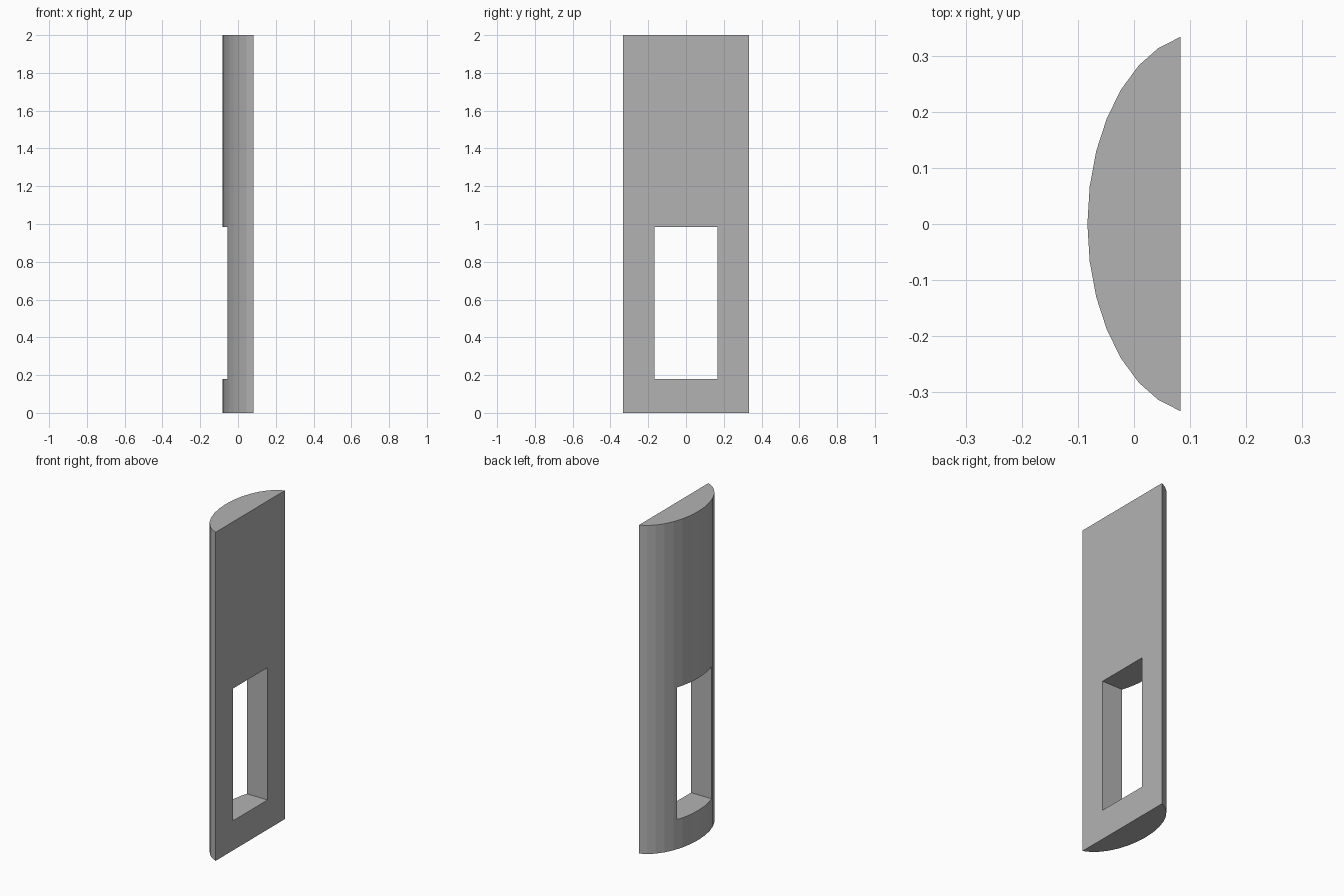
import bpy, bmesh, math

if "Cube" in bpy.data.objects:
    bpy.data.objects.remove(bpy.data.objects["Cube"])

HALF_W, DEPTH_A, DEPTH_B, HEIGHT = 0.083, 0.206, 0.34, 2.0

grey = bpy.data.materials.new("plain grey")
grey.diffuse_color = (0.45, 0.45, 0.45, 1)
grey.use_nodes = True
grey.node_tree.nodes["Principled BSDF"].inputs["Base Color"].default_value = grey.diffuse_color


def prism(name, outline, z0, z1):
    """Extrude a flat outline from z0 up to z1."""
    bm = bmesh.new()
    face = bm.faces.new([bm.verts.new((x, y, z0)) for x, y in outline])
    out = bmesh.ops.extrude_face_region(bm, geom=[face])
    verts = [g for g in out["geom"] if isinstance(g, bmesh.types.BMVert)]
    bmesh.ops.translate(bm, verts=verts, vec=(0, 0, z1 - z0))
    bmesh.ops.recalc_face_normals(bm, faces=bm.faces)
    mesh = bpy.data.meshes.new(name)
    bm.to_mesh(mesh)
    bm.free()
    mesh.materials.append(grey)
    obj = bpy.data.objects.new(name, mesh)
    bpy.context.collection.objects.link(obj)
    return obj


# Panel: part of a 32-sided ellipse, curved towards -x and flat on +x
centre = DEPTH_A - HALF_W
step = math.tau / 32
arc = [(centre - DEPTH_A * math.cos(k * step), DEPTH_B * math.sin(k * step))
       for k in range(-7, 8)]
panel = prism("curved_panel", arc, 0, HEIGHT)

# Rectangular window through the lower half
w = 0.166
cutter = prism("window_cutter", [(-0.3, -w), (0.3, -w), (0.3, w), (-0.3, w)], 0.18, 0.985)
cutter.hide_render = True
cutter.hide_viewport = True
cut = panel.modifiers.new("window", 'BOOLEAN')
cut.operation = 'DIFFERENCE'
cut.solver = 'EXACT'
cut.object = cutter
